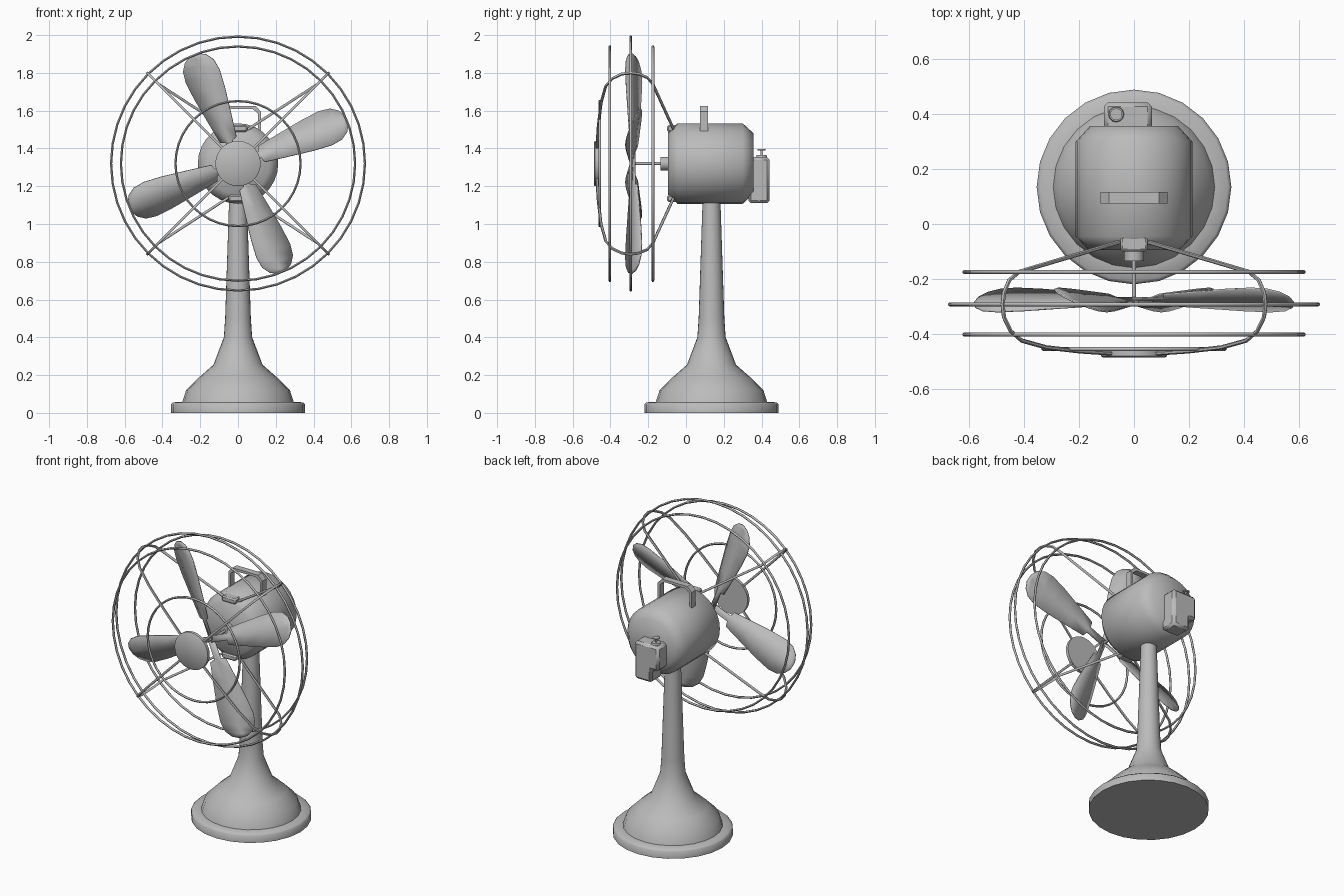
import bpy, bmesh
from math import sin, cos, pi, radians
from mathutils import Vector

cube = bpy.data.objects.get("Cube")
if cube:
    bpy.data.objects.remove(cube)

metal = bpy.data.materials.new("grey metal")
metal.use_nodes = True
GREY = (0.5, 0.5, 0.5, 1)
metal.diffuse_color = GREY
metal.node_tree.nodes["Principled BSDF"].inputs["Base Color"].default_value = GREY

AXIS_Z = 1.32      # height of the motor axis
FAN_Y = -0.293     # plane of the widest guard ring


def finish(name, mesh, smooth=50):
    obj = bpy.data.objects.new(name, mesh)
    bpy.context.collection.objects.link(obj)
    mesh.materials.clear()
    mesh.materials.append(metal)
    bpy.ops.object.select_all(action="DESELECT")
    obj.select_set(True)
    bpy.context.view_layer.objects.active = obj
    if smooth:
        bpy.ops.object.shade_smooth_by_angle(angle=radians(smooth))
    return obj


def from_bmesh(name, bm, smooth=50):
    bmesh.ops.recalc_face_normals(bm, faces=bm.faces)
    mesh = bpy.data.meshes.new(name)
    bm.to_mesh(mesh)
    bm.free()
    return finish(name, mesh, smooth)


def lathe(name, profile, place, sides=24):
    """Turn (radius, position) pairs; place maps them to space."""
    bm = bmesh.new()
    rings = [[bm.verts.new(place(r * cos(2 * pi * i / sides), r * sin(2 * pi * i / sides), h))
              for i in range(sides)] for r, h in profile]
    for a, b in zip(rings, rings[1:]):
        for i in range(sides):
            j = (i + 1) % sides
            bm.faces.new((a[i], a[j], b[j], b[i]))
    bm.faces.new(rings[0])
    bm.faces.new(rings[-1])
    return from_bmesh(name, bm)


def along_y(u, v, h):
    return (u, h, AXIS_Z + v)


def prism(name, outline, y0, y1, bevel=0):
    """Extrude an x-z outline from y0 to y1."""
    bm = bmesh.new()
    face = bm.faces.new([bm.verts.new((x, y0, z)) for x, z in outline])
    new = bmesh.ops.extrude_face_region(bm, geom=[face])["geom"]
    bmesh.ops.translate(bm, vec=(0, y1 - y0, 0),
                        verts=[v for v in new if isinstance(v, bmesh.types.BMVert)])
    obj = from_bmesh(name, bm, 30)
    if bevel:
        mod = obj.modifiers.new("soft edges", "BEVEL")
        mod.width = bevel
        mod.segments = 1
    return obj


def wire(name, points, radius, closed=False):
    curve = bpy.data.curves.new(name, "CURVE")
    curve.dimensions = "3D"
    curve.bevel_depth = radius
    curve.bevel_resolution = 1
    curve.use_fill_caps = True
    spline = curve.splines.new("POLY")
    spline.points.add(len(points) - 1)
    for p, co in zip(spline.points, points):
        p.co = (*co, 1)
    spline.use_cyclic_u = closed
    temp = bpy.data.objects.new(name + "_path", curve)
    bpy.context.collection.objects.link(temp)
    bpy.context.view_layer.update()
    mesh = bpy.data.meshes.new_from_object(
        temp.evaluated_get(bpy.context.evaluated_depsgraph_get()))
    bpy.data.objects.remove(temp)
    return finish(name, mesh, 60)


# Stand: round foot and flared column
def upright(u, v, h):
    return (u, 0.135 + v, h)


lathe("foot", [(0.355, 0), (0.355, 0.045), (0.343, 0.056), (0.28, 0.058)], upright)
lathe("column", [(0.297, 0.05), (0.275, 0.12), (0.21, 0.185), (0.13, 0.255), (0.075, 0.4),
                 (0.068, 0.5), (0.046, 1.16)], upright)

# Motor housing, bearing and shaft
lathe("motor_housing", [(0.165, -0.095), (0.213, -0.045), (0.213, 0.3), (0.16, 0.358)], along_y, 28)
lathe("bearing", [(0.036, -0.135), (0.036, -0.08)], along_y, 12)
lathe("shaft", [(0.008, -0.3), (0.008, -0.12)], along_y, 8)

# Clips that hold the guard wires
for side, label in ((1, "upper"), (-1, "lower")):
    z = AXIS_Z + side * 0.185
    prism(label + "_wire_clip", [(-0.05, z - 0.018), (0.05, z - 0.018),
                                 (0.05, z + 0.018), (-0.05, z + 0.018)], -0.1, -0.045, 0.008)

# Carrying handle
half = [(0.122, 1.48), (0.122, 1.595), (0.092, 1.626)]
inner = [(0.076, 1.61), (0.106, 1.585), (0.106, 1.48)]
arch = half + [(-x, z) for x, z in reversed(half)]
arch += [(-x, z) for x, z in reversed(inner)] + inner
prism("handle", arch, 0.075, 0.117)

# Switch box with its knob
prism("switch_box", [(-0.06, 1.11), (0.065, 1.11), (0.065, 1.355), (-0.11, 1.355),
                     (-0.11, 1.195), (-0.06, 1.195)], 0.33, 0.443, 0.015)


def knob_place(u, v, h):
    return (-0.065 + u, 0.4 + v, h)


lathe("knob_base", [(0.03, 1.35), (0.026, 1.366)], knob_place, 12)
lathe("knob", [(0.006, 1.36), (0.006, 1.39), (0.022, 1.39), (0.022, 1.396)], knob_place, 12)

# Four pitched blades on narrow arms
OUTLINE = [(0.0, 0.02), (0.125, 0.02), (0.135, 0.05), (0.25, 0.07), (0.4, 0.095), (0.5, 0.105),
           (0.56, 0.095), (0.6, 0.065), (0.62, 0.025)]
PITCH = radians(24)
for n in range(4):
    a = radians(22 + 90 * n)
    radial = Vector((cos(a), 0, sin(a)))
    chord = Vector((-sin(a) * cos(PITCH), sin(PITCH), cos(a) * cos(PITCH)))
    centre = Vector((0, -0.277, AXIS_Z))
    bm = bmesh.new()
    rows = [[bm.verts.new(centre + radial * r + chord * w * s) for s in (-1, 0, 1)]
            for r, w in OUTLINE]
    for p, q in zip(rows, rows[1:]):
        for i in range(2):
            bm.faces.new((p[i], p[i + 1], q[i + 1], q[i]))
    blade = from_bmesh(f"blade_{n + 1}", bm, 30)
    solid = blade.modifiers.new("thickness", "SOLIDIFY")
    solid.thickness = 0.006
    solid.offset = 0

# Guard rings
for name, radius, y in (("middle_ring", 0.672, FAN_Y), ("front_ring", 0.62, -0.403),
                        ("rear_ring", 0.62, -0.175), ("inner_ring", 0.331, -0.456)):
    wire(name, [along_y(radius * cos(t * pi / 20), radius * sin(t * pi / 20), y)
                for t in range(40)], 0.007, True)

# Guard spokes, from the front disc around the rings to the motor
SPOKE = [(0.05, -0.474), (0.2, -0.464), (0.32, -0.45), (0.41, -0.425), (0.45, -0.39),
         (0.474, -0.34), (0.479, FAN_Y), (0.474, -0.25), (0.455, -0.205), (0.42, -0.175)]
for sx in (1, -1):
    for sz in (1, -1):
        path = [(sx * d, y, AXIS_Z + sz * d) for d, y in SPOKE]
        path.append((sx * 0.05, -0.065, AXIS_Z + sz * 0.18))
        label = ("upper" if sz > 0 else "lower") + ("_left" if sx > 0 else "_right")
        wire(label + "_spoke", path, 0.008)

# Front disc of the guard
lathe("front_disc", [(0.115, -0.486), (0.12, -0.482), (0.12, -0.462)], along_y, 28)
